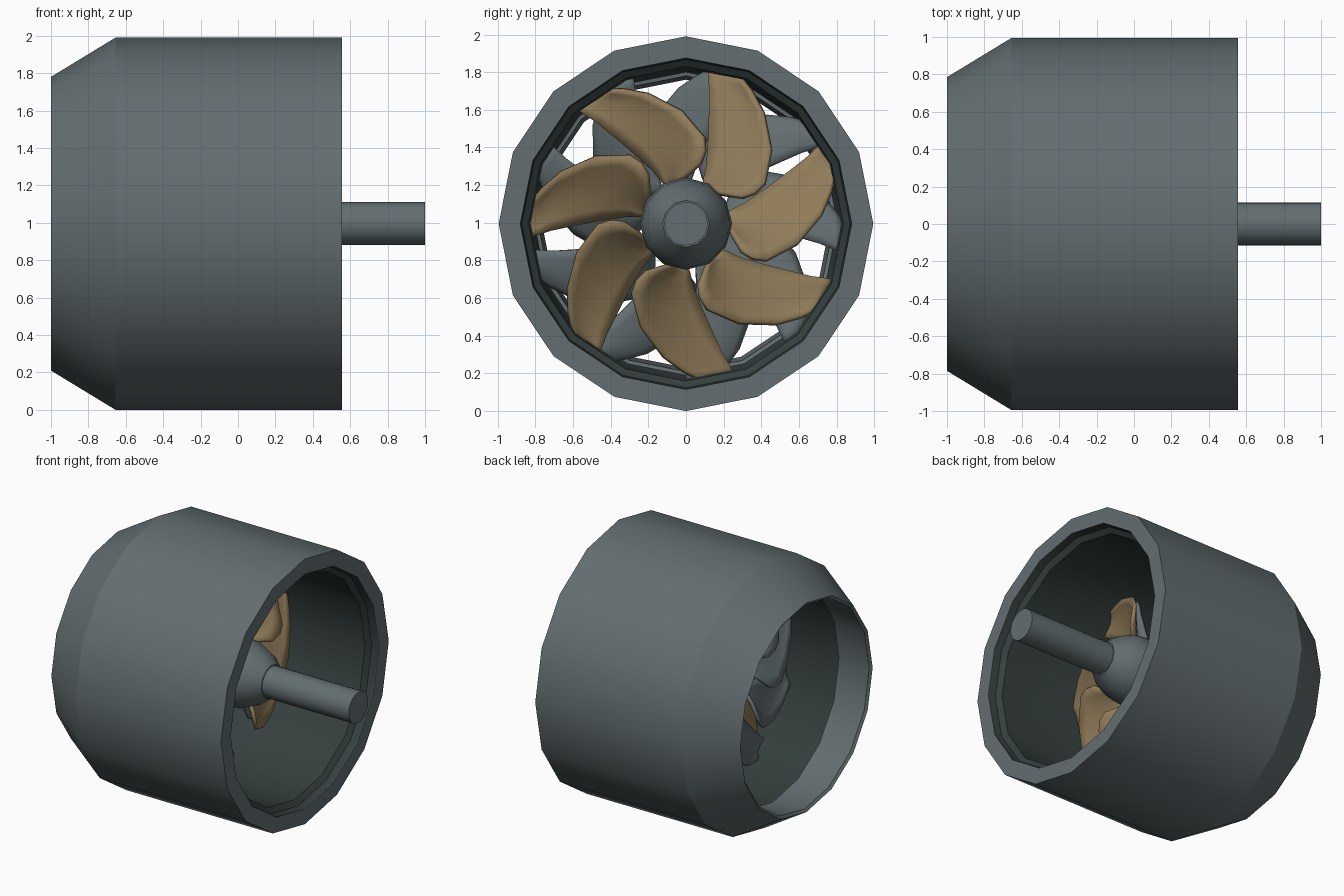
import bpy, bmesh
from math import sin, cos, pi, radians

if "Cube" in bpy.data.objects:
    bpy.data.objects.remove(bpy.data.objects["Cube"])

AXIS_Z = 0.995


def make_material(name, rgb):
    mat = bpy.data.materials.new(name)
    mat.use_nodes = True
    mat.diffuse_color = (*rgb, 1)
    mat.node_tree.nodes["Principled BSDF"].inputs["Base Color"].default_value = (*rgb, 1)
    return mat


steel = make_material("slate grey", (0.125, 0.155, 0.165))
dark = make_material("dark grey", (0.035, 0.05, 0.048))
bronze = make_material("bronze", (0.28, 0.20, 0.10))


def polar(x, r, a):
    # angle runs clockwise from the top when seen from +x
    return (x, r * sin(a), AXIS_Z + r * cos(a))


def finish(bm, name, mat, angle=30):
    bmesh.ops.recalc_face_normals(bm, faces=bm.faces)
    mesh = bpy.data.meshes.new(name)
    bm.to_mesh(mesh)
    bm.free()
    mesh.materials.append(mat)
    obj = bpy.data.objects.new(name, mesh)
    bpy.context.collection.objects.link(obj)
    bpy.ops.object.select_all(action="DESELECT")
    obj.select_set(True)
    bpy.context.view_layer.objects.active = obj
    bpy.ops.object.shade_smooth_by_angle(angle=radians(angle))
    return obj


def lathe(name, profile, sides, mat, closed):
    # revolve (x, radius) points around the shaft axis
    bm = bmesh.new()
    rings = [[bm.verts.new(polar(x, r, 2 * pi * i / sides)) for i in range(sides)]
             for x, r in profile]
    pairs = list(zip(rings, rings[1:]))
    if closed:
        pairs.append((rings[-1], rings[0]))
    else:
        bm.faces.new(rings[0])
        bm.faces.new(rings[-1])
    for a, b in pairs:
        for i in range(sides):
            j = (i + 1) % sides
            bm.faces.new((a[i], a[j], b[j], b[i]))
    return finish(bm, name, mat)


# Blade outline: radius, trailing angle, leading angle
OUTLINE = [(0.21, 25, 36), (0.26, 22, 54), (0.33, 20, 65), (0.40, 17, 66),
           (0.47, 15, 63), (0.60, 12, 49), (0.72, 10, 35), (0.79, 8.5, 26),
           (0.835, 8, 20)]
CHORD_STEPS = 6


def blade_ring(name, count, x_mid, pitch, offset, spread, hand, mat):
    bm = bmesh.new()
    for n in range(count):
        start = offset + 360 * n / count
        rows = []
        for r, trail, lead in OUTLINE:
            row = []
            for s in range(CHORD_STEPS + 1):
                t = s / CHORD_STEPS
                a = trail + (lead - trail) * t
                camber = 0.025 * sin(pi * t)
                x = x_mid + hand * (pitch * radians(a - 30) - camber)
                row.append(bm.verts.new(polar(x, r, radians(start + hand * spread * a))))
            rows.append(row)
        for p, q in zip(rows, rows[1:]):
            for s in range(CHORD_STEPS):
                bm.faces.new((p[s], p[s + 1], q[s + 1], q[s]))
    obj = finish(bm, name, mat, 40)
    solid = obj.modifiers.new("thickness", "SOLIDIFY")
    solid.thickness = 0.025
    solid.offset = 0
    return obj


# Outer duct with tapered nozzle
lathe("duct_casing", [(0.555, 0.88), (0.555, 0.995), (-0.655, 0.995), (-1, 0.785),
                      (-0.985, 0.765), (-0.72, 0.785), (-0.70, 0.90), (0.50, 0.90)],
      16, steel, True)

# Dark inner wall of the duct
lathe("duct_liner", [(0.55, 0.88), (0.50, 0.872), (0.47, 0.835), (-0.68, 0.82),
                     (-0.73, 0.80), (-0.70, 0.89), (0.50, 0.89)],
      16, dark, True)

# Drive shaft and hub
lathe("drive_shaft", [(1, 0.115), (0, 0.115)], 24, steel, False)
lathe("hub", [(0.28, 0.125), (0.20, 0.19), (0.10, 0.235), (0, 0.245),
              (-0.32, 0.24), (-0.42, 0.17)], 12, steel, False)

# Rotating bronze blades and fixed counter-swept vanes
blade_ring("propeller_blades", 7, -0.10, 0.30, 0, 1, 1, bronze)
blade_ring("stator_vanes", 9, -0.35, 0.20, -13, 0.85, -1, steel)
